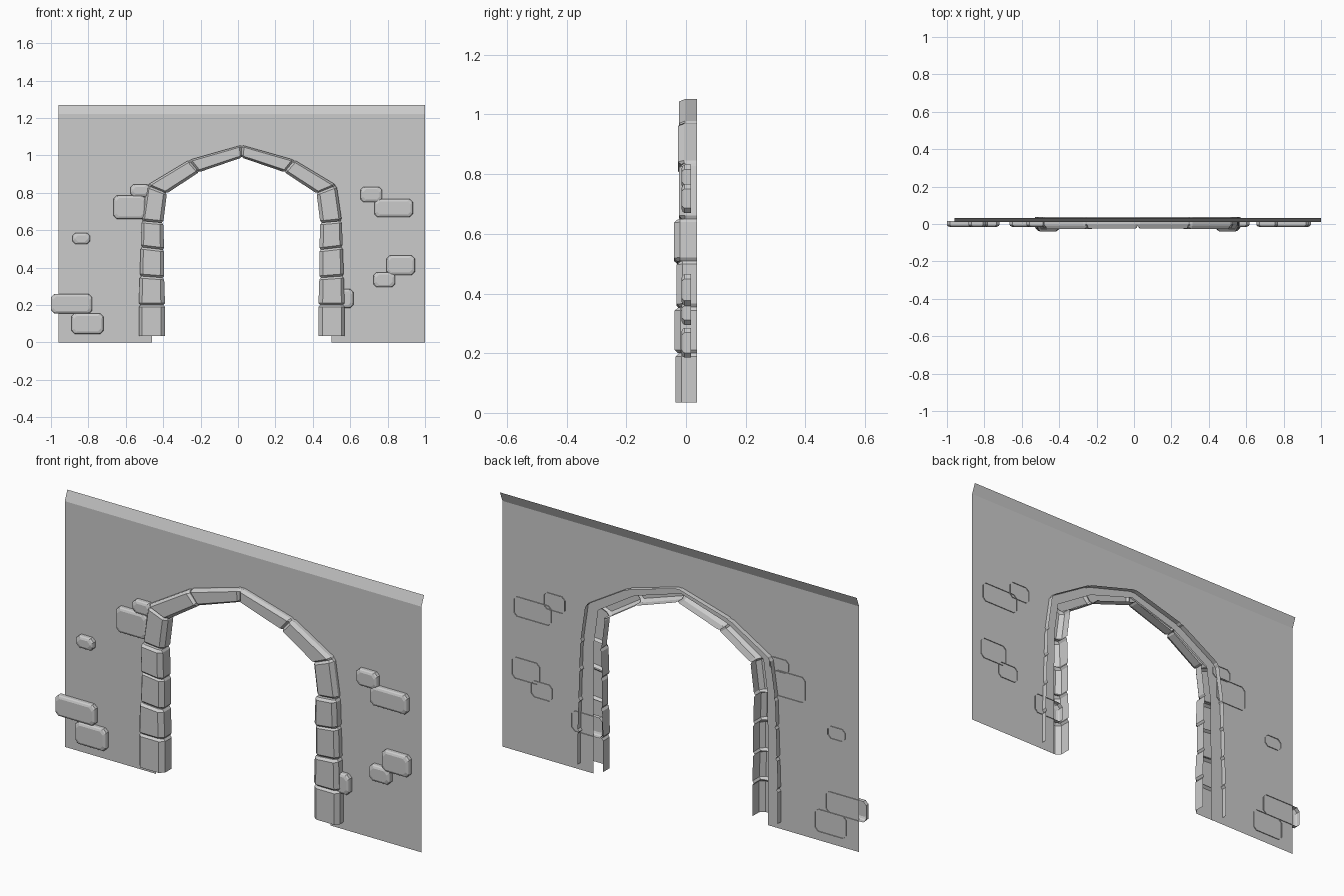
import bpy
from mathutils import Vector

if "Cube" in bpy.data.objects:
    bpy.data.objects.remove(bpy.data.objects["Cube"])

CX = 0.02        # centre line of the arch
WALL_Y = 0.012
BACK_Y = 0.037


def make_object(name, verts, faces):
    mesh = bpy.data.meshes.new(name)
    mesh.from_pydata([tuple(v) for v in verts], [], faces)
    mesh.update()
    obj = bpy.data.objects.new(name, mesh)
    bpy.context.collection.objects.link(obj)
    return obj


def loft(rings, closed=False, cap=False):
    n = len(rings[0])
    verts = [v for ring in rings for v in ring]
    faces = []
    for i in range(len(rings) - 1):
        for j in range(n if closed else n - 1):
            k = (j + 1) % n
            faces.append((i * n + j, i * n + k, (i + 1) * n + k, (i + 1) * n + j))
    if cap:
        faces.append(tuple(range((len(rings) - 1) * n, len(rings) * n)))
    return verts, faces


# Joints between the stones of the left half: outer (x, z), inner (x, z)
left = [((-.53, .035), (-.39, .035)), ((-.53, .20), (-.39, .20)),
        ((-.525, .355), (-.395, .345)), ((-.52, .51), (-.395, .495)),
        ((-.515, .65), (-.40, .64)), ((-.487, .84), (-.38, .797)),
        ((-.262, .975), (-.208, .91))]
apex = ((CX, 1.055), (CX, .988))
right = [tuple((2 * CX - x, z) for x, z in joint) for joint in reversed(left)]
joints = [(Vector(o), Vector(i)) for o, i in left + [apex] + right]

# Front depth of each stone, mirrored for the other half
depths = [-.035, -.038, -.031, -.040, -.024, -.027, -.023]
depths += depths[::-1]


def section(outer, inner, front, groove):
    """Open-backed channel across the arch, from outer side to inner side."""
    t0, drop = (.06, .012) if groove else (0, 0)
    side = front + .02
    profile = [(t0, BACK_Y), (t0, side), (t0 + .12, front + drop),
               (.84 - t0, front + drop), (1 - t0, side), (1 - t0, BACK_Y)]
    points = []
    for t, y in profile:
        p = outer.lerp(inner, t)
        points.append(Vector((p.x, y, p.y)))
    return points


# Stone arch: every stone narrows into a groove where it meets the next
rings = []
for i, front in enumerate(depths):
    (o0, i0), (o1, i1) = joints[i], joints[i + 1]
    f = .011 / ((o1 + i1) - (o0 + i0)).length * 2
    for s, groove in ((0, i > 0), (f, False), (1 - f, False), (1, i < len(depths) - 1)):
        rings.append(section(o0.lerp(o1, s), i0.lerp(i1, s), front, groove))
make_object("stone_arch", *loft(rings))

# Wall sheet with an opening hidden behind the middle of the arch stones
opening = [o.lerp(i, .5) for o, i in joints]
outline = [(-.96, 0), (opening[0].x, 0)] + [tuple(p) for p in opening[1:-1]]
outline += [(opening[-1].x, 0), (1, 0), (1, 1.22), (-.96, 1.22)]
verts = [(x, WALL_Y, z) for x, z in outline]
n = len(verts)
# Top strip leaning backwards
verts += [(1, .032, 1.27), (-.96, .032, 1.27)]
make_object("wall", verts, [tuple(range(n)), (n - 1, n - 2, n, n + 1)])


def brick(name, x0, x1, z0, z1):
    """Raised brick with clipped corners, a bevelled front and an open back."""
    def ring(inset, y, c=.016):
        a, b, d, e = x0 + inset, x1 - inset, z0 + inset, z1 - inset
        outline = [(a + c, d), (b - c, d), (b, d + c), (b, e - c),
                   (b - c, e), (a + c, e), (a, e - c), (a, d + c)]
        return [Vector((x, y, z)) for x, z in outline]
    rings = [ring(0, .016), ring(0, -.005), ring(.004, -.011), ring(.013, -.015)]
    make_object(name, *loft(rings, closed=True, cap=True))


# Loose bricks scattered over the wall: x0, x1, z0, z1
bricks = [(-.665, -.495, .66, .785), (-.575, -.47, .78, .845),
          (-.885, -.79, .525, .585), (-1.0, -.78, .155, .258),
          (-.89, -.72, .045, .155), (.655, .77, .75, .832),
          (.73, .935, .67, .767), (.795, .945, .36, .465),
          (.725, .84, .295, .375), (.45, .617, .185, .285)]
for k, b in enumerate(bricks):
    brick("wall_brick_%d" % (k + 1), *b)
